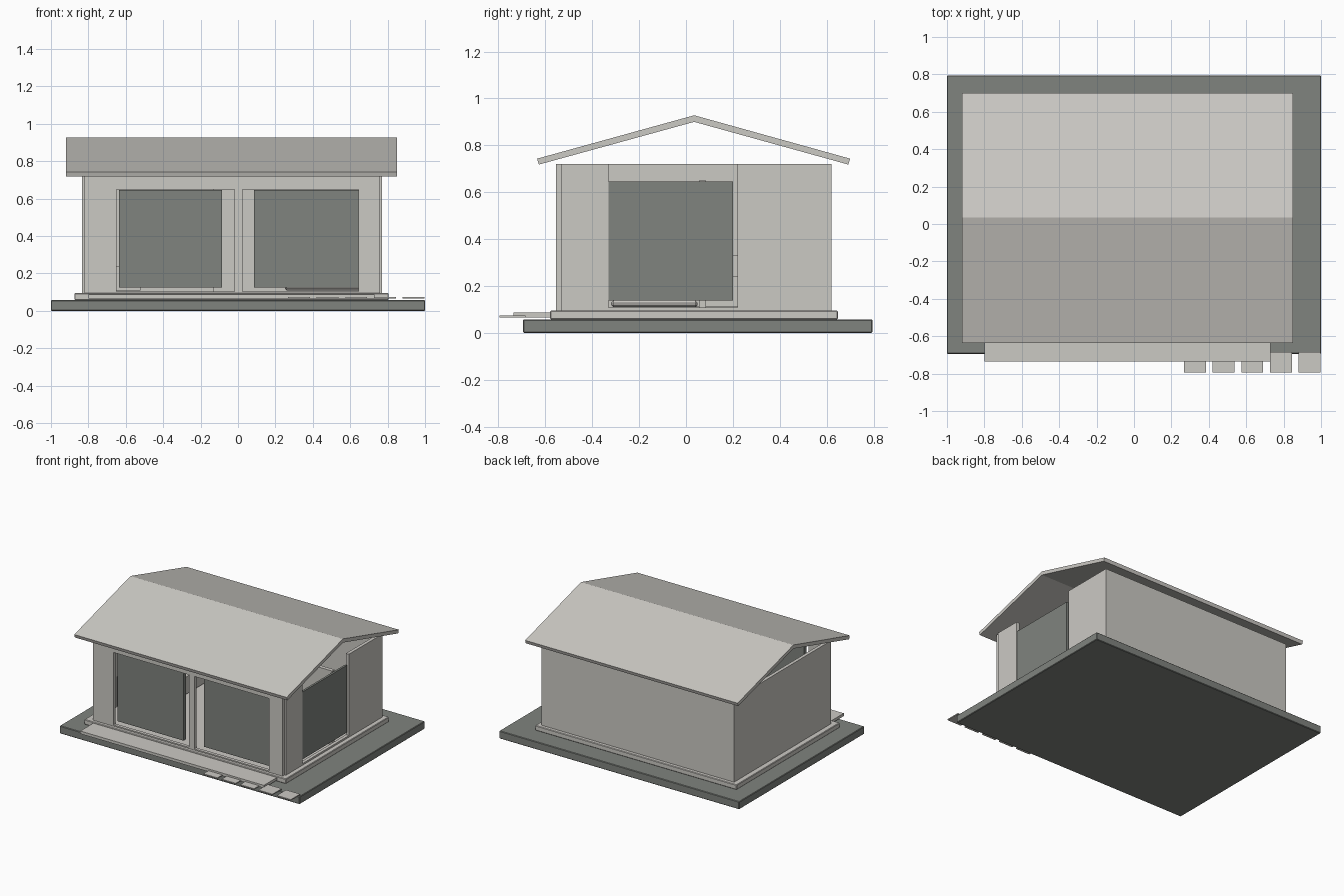
import bpy, bmesh

if "Cube" in bpy.data.objects:
    bpy.data.objects.remove(bpy.data.objects["Cube"])


def material(name, rgb):
    m = bpy.data.materials.new(name)
    m.diffuse_color = (*rgb, 1)
    m.use_nodes = True
    m.node_tree.nodes["Principled BSDF"].inputs["Base Color"].default_value = m.diffuse_color
    return m


LIGHT = material("warm_light_grey", (0.60, 0.585, 0.55))
DARK = material("dark_grey_green", (0.215, 0.228, 0.21))


def mesh_object(name, bm, mat):
    bmesh.ops.recalc_face_normals(bm, faces=bm.faces)
    me = bpy.data.meshes.new(name)
    bm.to_mesh(me)
    bm.free()
    me.materials.append(mat)
    ob = bpy.data.objects.new(name, me)
    bpy.context.collection.objects.link(ob)
    return ob


def box(name, x, y, z, mat=LIGHT, bevel=0):
    bm = bmesh.new()
    bmesh.ops.create_cube(bm, size=1)
    for v in bm.verts:
        v.co = [(r[0] + r[1]) / 2 + c * (r[1] - r[0]) for c, r in zip(v.co, (x, y, z))]
    ob = mesh_object(name, bm, mat)
    if bevel:
        mod = ob.modifiers.new("soft_edge", 'BEVEL')
        mod.width, mod.segments = bevel, 1
    return ob


# Ground slab, floor, porch and stepping stones
box("ground_slab", (-1, 1), (-0.695, 0.795), (0, 0.058), DARK, 0.004)
box("floor", (-0.875, 0.805), (-0.58, 0.648), (0.058, 0.095), LIGHT, 0.004)
box("porch_deck", (-0.8, 0.73), (-0.735, -0.57), (0.066, 0.087))
for i in range(5):
    x = 0.268 + i * 0.153
    box("stepping_stone", (x, x + 0.117), (-0.795, -0.685), (0.066, 0.074))

# Closed back and left walls
box("back_wall", (-0.835, 0.77), (0.595, 0.62), (0.095, 0.72))
box("left_wall", (-0.835, -0.81), (-0.53, 0.595), (0.095, 0.72))

# Right wall, open from floor to roof in the middle
box("right_wall_rear", (0.745, 0.77), (0.22, 0.595), (0.095, 0.72))
box("right_wall_front", (0.745, 0.77), (-0.53, -0.33), (0.095, 0.72))
box("right_sill", (0.745, 0.77), (-0.33, 0.22), (0.095, 0.108))
box("right_screen", (0.752, 0.768), (-0.33, 0.20), (0.138, 0.645), DARK)

# Front wall: piers, lintel, sill and central post
FY = (-0.555, -0.53)
box("front_left_pier", (-0.82, -0.65), FY, (0.095, 0.72))
box("front_right_pier", (0.645, 0.76), FY, (0.095, 0.72))
box("front_lintel", (-0.65, 0.645), FY, (0.65, 0.72))
box("front_sill", (-0.65, 0.645), FY, (0.095, 0.104))
box("centre_post", (-0.02, 0.025), FY, (0.104, 0.65))

# Dark front screens
for x0, x1 in ((-0.635, -0.085), (0.085, 0.645)):
    box("front_screen", (x0, x1), (-0.525, -0.50), (0.125, 0.645), DARK)

# Interior partition, bench and shelves
box("partition", (-0.13, 0.745), (0.055, 0.085), (0.095, 0.65))
box("low_platform", (0.25, 0.70), (-0.32, 0.05), (0.11, 0.138), LIGHT, 0.01)
box("bench_seat", (-0.80, -0.52), (-0.30, 0.40), (0.11, 0.24))
box("bench_back", (-0.80, -0.70), (-0.30, 0.40), (0.24, 0.33))
for z in (0.16, 0.27, 0.38, 0.49):
    box("shelf", (-0.40, -0.14), (0.45, 0.59), (z, z + 0.015))

# Pitched roof: one folded sheet profile drawn along x
profile = [(-0.635, 0.743), (0.035, 0.928), (0.70, 0.743),
           (0.692, 0.718), (0.035, 0.90), (-0.627, 0.718)]
bm = bmesh.new()
ends = [[bm.verts.new((x, y, z)) for y, z in profile] for x in (-0.92, 0.85)]
a, b = ends
for i in range(6):
    j = (i + 1) % 6
    bm.faces.new((a[i], a[j], b[j], b[i]))
for e in ends:
    bm.faces.new((e[0], e[1], e[4], e[5]))
    bm.faces.new((e[1], e[2], e[3], e[4]))
mesh_object("pitched_roof", bm, LIGHT)
